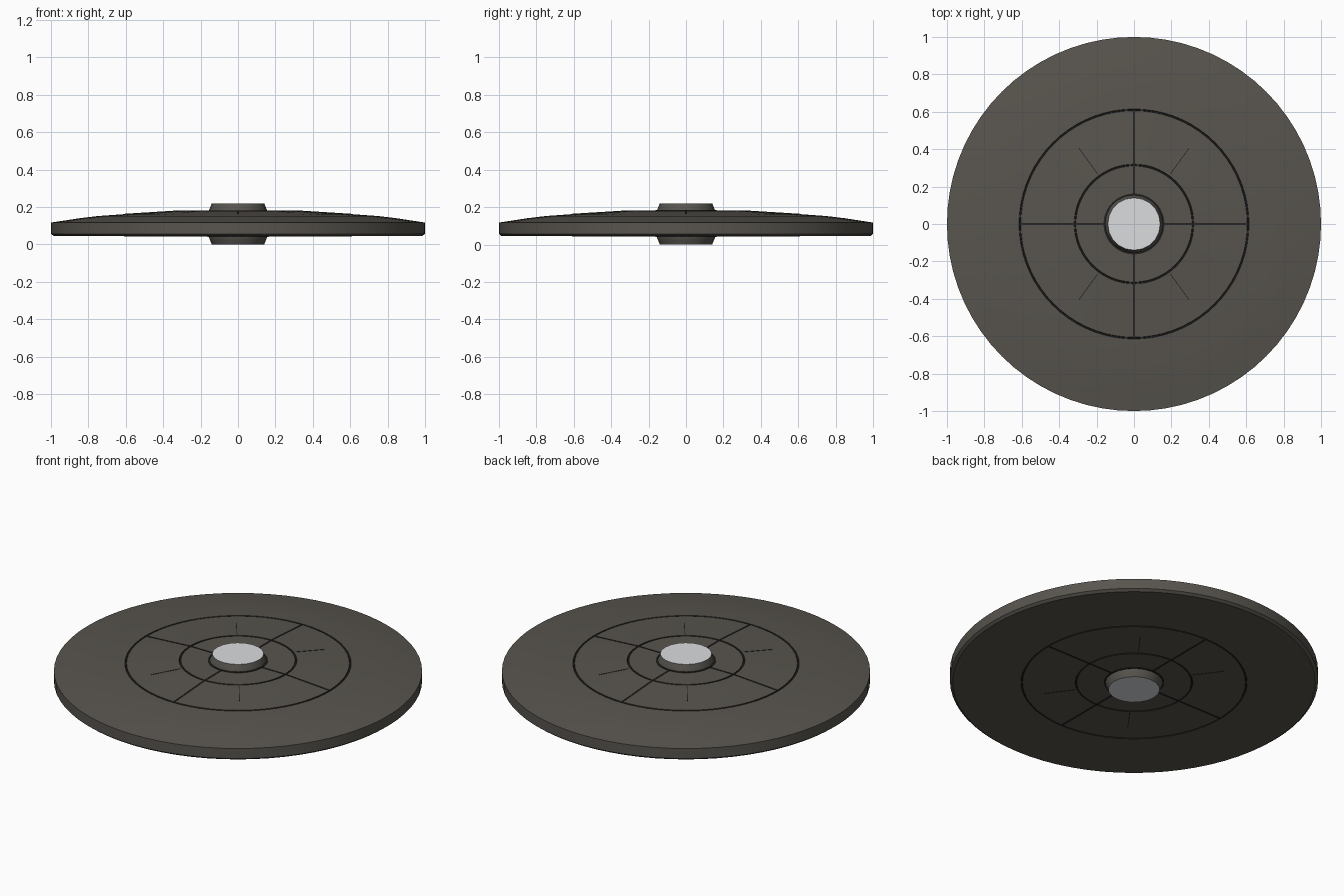
import bpy, bmesh, math

cube = bpy.data.objects.get("Cube")
if cube:
    bpy.data.objects.remove(cube, do_unlink=True)


def material(name, color):
    m = bpy.data.materials.new(name)
    m.use_nodes = True
    m.diffuse_color = (*color, 1)
    m.node_tree.nodes["Principled BSDF"].inputs["Base Color"].default_value = (*color, 1)
    return m


body_mat = material("dark warm grey", (0.098, 0.09, 0.077))
line_mat = material("groove black", (0.02, 0.019, 0.018))
cap_mat = material("light grey", (0.70, 0.72, 0.74))

DOME = [(0.0, 0.18), (0.32, 0.18), (0.61, 0.162), (0.75, 0.152), (0.85, 0.14), (1.0, 0.117)]
BOTTOM = 0.045
GROOVES = (0.315, 0.61)
HALF = 0.005


def dome(r):
    for (r0, z0), (r1, z1) in zip(DOME, DOME[1:]):
        if r <= r1:
            return z0 + (z1 - z0) * (r - r0) / (r1 - r0)
    return DOME[-1][1]


def finish(name, bm, mats, angle=30):
    bmesh.ops.recalc_face_normals(bm, faces=bm.faces)
    mesh = bpy.data.meshes.new(name)
    bm.to_mesh(mesh)
    bm.free()
    for m in mats:
        mesh.materials.append(m)
    ob = bpy.data.objects.new(name, mesh)
    bpy.context.collection.objects.link(ob)
    bpy.ops.object.select_all(action="DESELECT")
    ob.select_set(True)
    bpy.context.view_layer.objects.active = ob
    bpy.ops.object.shade_smooth_by_angle(angle=math.radians(angle))
    return ob


def lathe(profile, sides):
    """Spin an (r, z) profile and close both ends with flat caps."""
    bm = bmesh.new()
    rings = []
    for r, z in profile:
        angles = [2 * math.pi * i / sides for i in range(sides)]
        rings.append([bm.verts.new((r * math.cos(a), r * math.sin(a), z)) for a in angles])
    for a, b in zip(rings, rings[1:]):
        for i in range(sides):
            j = (i + 1) % sides
            bm.faces.new((a[i], a[j], b[j], b[i]))
    bm.faces.new(rings[0])
    bm.faces.new(rings[-1])
    return bm


# Domed disc with circular grooves on both sides
def grooved(radii, height, depth):
    points = []
    for r in radii:
        if r in GROOVES:
            points += [(r - HALF, height(r - HALF)), (r - HALF * 0.6, height(r) - depth),
                       (r + HALF * 0.6, height(r) - depth), (r + HALF, height(r + HALF))]
        else:
            points.append((r, height(r)))
    return points


top = grooved((0.13, GROOVES[0], 0.45, GROOVES[1], 0.75, 0.85, 0.93, 1.0), dome, 0.004)
under = grooved((0.13, *GROOVES, 0.985), lambda r: BOTTOM, -0.004)
bm = lathe(top + [(1.0, BOTTOM + 0.012)] + under[::-1], 72)
for f in bm.faces:
    radius = f.calc_center_median().xy.length
    f.material_index = int(any(abs(radius - g) < HALF for g in GROOVES))
finish("disc", bm, [body_mat, line_mat], 25)

# Hub through the centre, with pale end caps
hub_half = [(0.14, 0.22), (0.148, 0.2), (0.158, 0.176)]
bm = lathe(hub_half + [(r, 0.22 - z) for r, z in reversed(hub_half)], 20)
for f in bm.faces:
    f.material_index = int(len(f.verts) > 4)
finish("hub", bm, [body_mat, cap_mat])

# Dark seam where the hub meets the disc
for name, low, high in (("upper_hub_seam", 0.178, 0.183), ("lower_hub_seam", 0.041, 0.046)):
    finish(name, lathe([(0.163, low), (0.163, high)], 40), [line_mat])


# Thin radial seams following the disc surface
def seam(name, angle, start, end, width, height, lift):
    bm = bmesh.new()
    steps = [start] + [r for r, z in DOME if start < r < end] + [end]
    rows = []
    c, s = math.cos(angle), math.sin(angle)
    for r in steps:
        z = height(r)
        corners = [(-width, z - lift), (width, z - lift), (width, z + lift), (-width, z + lift)]
        rows.append([bm.verts.new((r * c - w * s, r * s + w * c, h)) for w, h in corners])
    for a, b in zip(rows, rows[1:]):
        for i in range(4):
            j = (i + 1) % 4
            bm.faces.new((a[i], a[j], b[j], b[i]))
    bm.faces.new(rows[0])
    bm.faces.new(rows[-1])
    finish(name, bm, [line_mat])


for side, height in (("upper", dome), ("lower", lambda r: BOTTOM)):
    for k in range(4):
        seam(f"{side}_main_seam_{k + 1}", k * math.pi / 2, 0.155, 0.61, 0.005, height, 0.002)
    for k, deg in enumerate((54, 126, 234, 306)):
        seam(f"{side}_fine_seam_{k + 1}", math.radians(deg), 0.33, 0.5, 0.002, height, 0.0015)
